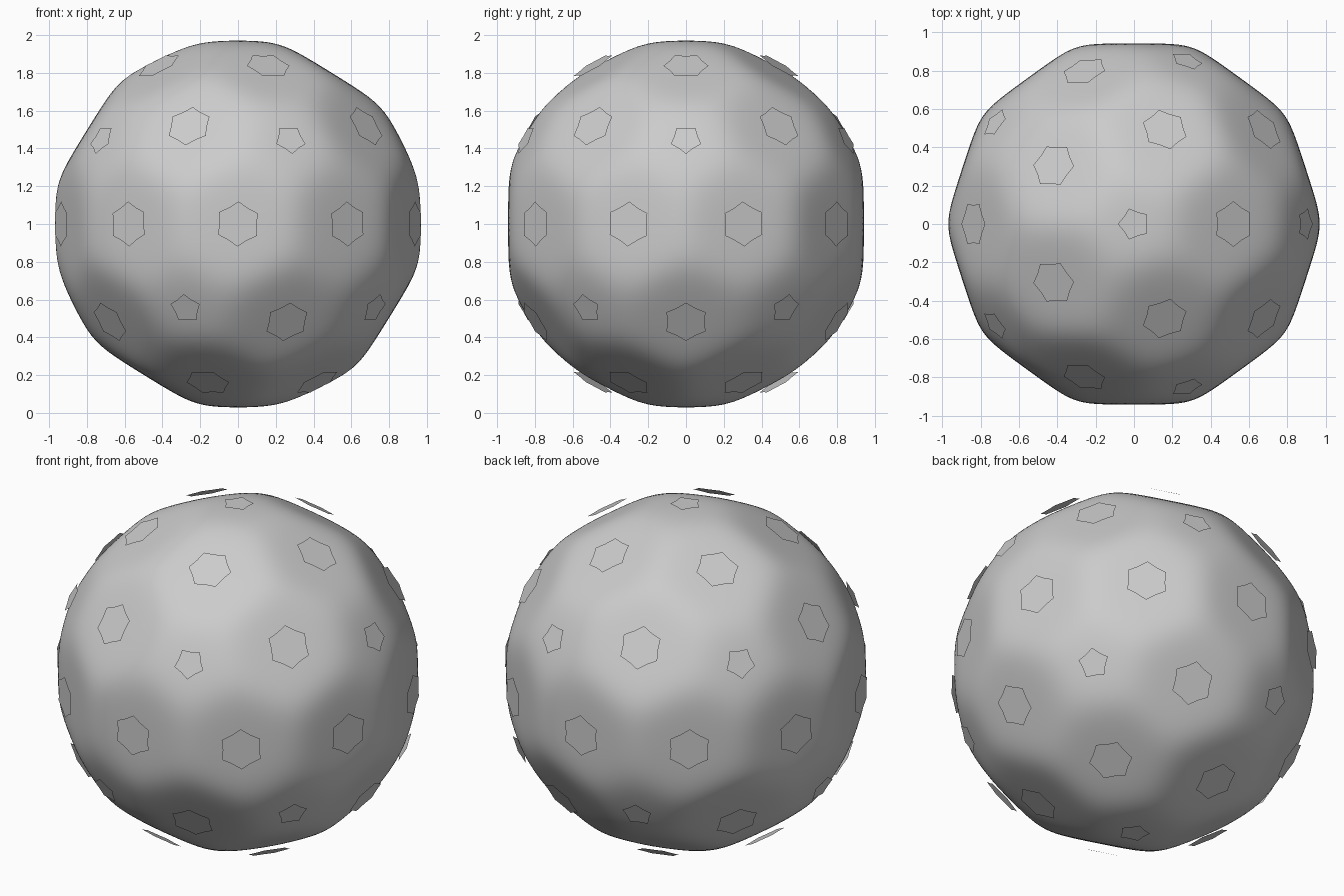
import bpy, bmesh, math
from mathutils import Vector

if "Cube" in bpy.data.objects:
    bpy.data.objects.remove(bpy.data.objects["Cube"])

CENTRE = Vector((0, 0, 1))
grey = bpy.data.materials.new("plain grey")
grey.diffuse_color = (0.6, 0.6, 0.6, 1)
grey.use_nodes = True
grey.node_tree.nodes["Principled BSDF"].inputs["Base Color"].default_value = grey.diffuse_color

# Panel directions: 12 five-sided (icosahedron corners), 30 six-sided (edge middles)
def polar(theta, az):
    return Vector((math.sin(theta) * math.cos(az), math.sin(theta) * math.sin(az), math.cos(theta)))

ring = math.atan(2)
corners = [Vector((0, 0, 1))] + [polar(ring, math.radians(72 * k)) for k in range(5)]
corners += [-c for c in corners]
pents = []
hexes = []
for i, a in enumerate(corners):
    near = [b for b in corners if 0.3 < a.dot(b) < 0.6]
    pents.append((a, near[0] - a))
    for b in corners[i + 1:]:
        if 0.3 < a.dot(b) < 0.6:
            hexes.append(((a + b).normalized(), b - a))

def finish(name, bm):
    mesh = bpy.data.meshes.new(name)
    bm.to_mesh(mesh)
    bm.free()
    mesh.materials.append(grey)
    ob = bpy.data.objects.new(name, mesh)
    ob.location = CENTRE
    bpy.context.collection.objects.link(ob)
    return ob

# Ball body: sphere flattened softly towards each panel plane
POWER = 32
planes = [(n, 0.973) for n, _ in pents] + [(n, 0.942) for n, _ in hexes]
bm = bmesh.new()
bmesh.ops.create_icosphere(bm, subdivisions=6, radius=1)
for v in bm.verts:
    d = v.co.normalized()
    total = sum((max(n.dot(d), 0) / dist) ** POWER for n, dist in planes)
    v.co = d * total ** (-1 / POWER)
for f in bm.faces:
    f.smooth = True
finish("ball_body", bm)

# Thin plates floating just above each panel, edges turned to neighbouring panels
def plates(name, panels, sides, radius, height):
    bm = bmesh.new()
    for n, toward in panels:
        u = (toward - n * toward.dot(n)).normalized()
        w = n.cross(u)
        pts = []
        for k in range(2 * sides):
            a = math.pi * k / sides
            r = radius if k % 2 else radius * math.cos(math.pi / sides) - 0.004
            pts.append(bm.verts.new(n * height + (u * math.cos(a) + w * math.sin(a)) * r))
        bm.faces.new(pts)
    return finish(name, bm)

plates("five_sided_plates", pents, 5, 0.085, 1.0)
plates("six_sided_plates", hexes, 6, 0.119, 0.985)
